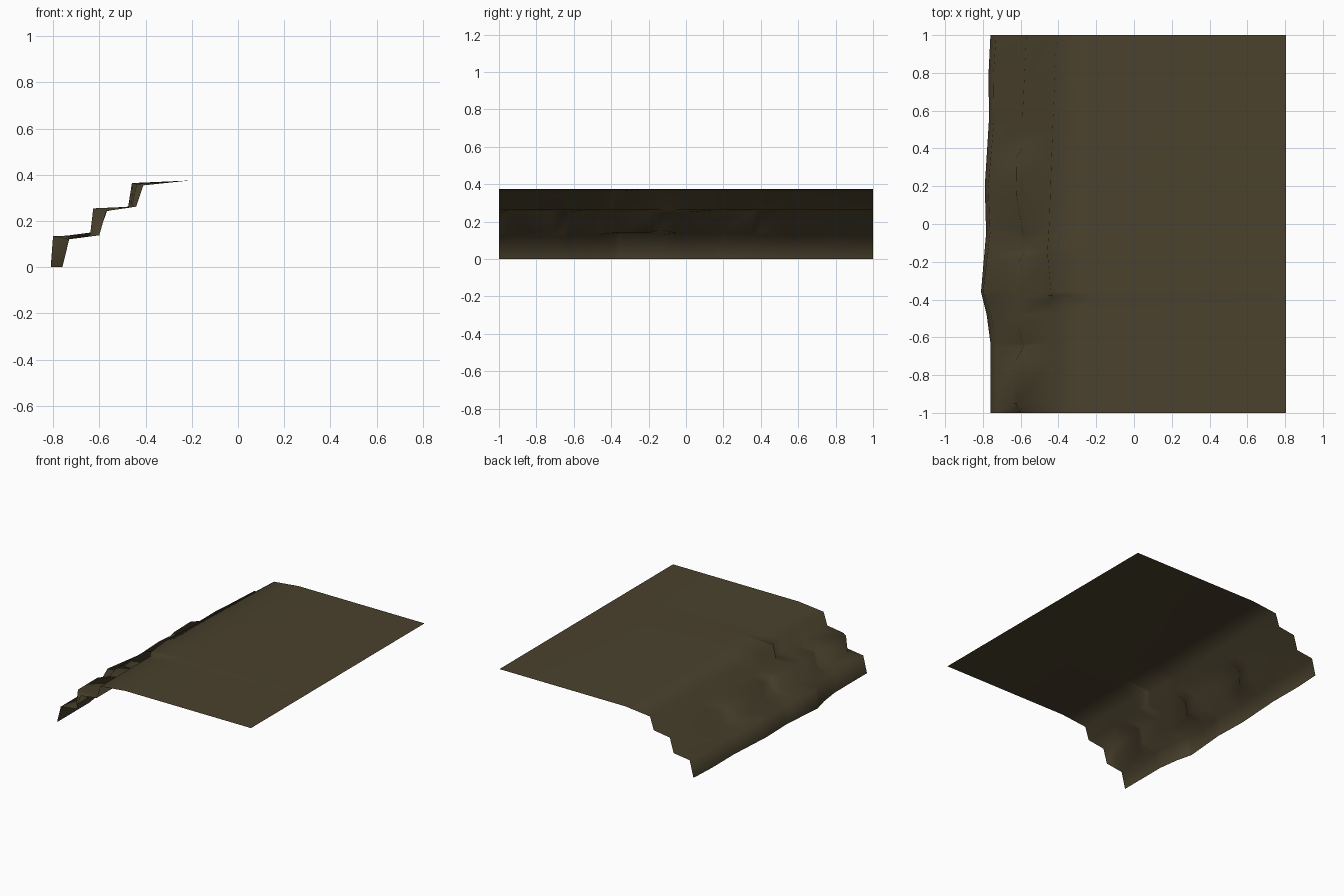
import bpy, bmesh

if "Cube" in bpy.data.objects:
    bpy.data.objects.remove(bpy.data.objects["Cube"])

# Plan outline of each riser foot: (y, x) points read from front to back
LOWER = [(-1, -.76), (-.63, -.76), (-.48, -.78), (-.36, -.81), (-.05, -.783),
         (.2, -.79), (.55, -.768), (.8, -.77), (1, -.76)]
MIDDLE = [(-1, -.60), (-.95, -.64), (-.72, -.64), (-.65, -.61), (-.55, -.63),
          (-.2, -.63), (-.13, -.598), (-.03, -.615), (.15, -.637), (.35, -.64),
          (.4, -.615), (.55, -.615), (1, -.60)]
UPPER = [(-1, -.44), (-.4, -.44), (-.38, -.46), (-.15, -.475), (0, -.468),
         (.5, -.455), (1, -.44)]


def at(line, y):
    for (y0, x0), (y1, x1) in zip(line, line[1:]):
        if y <= y1 + 1e-9:
            return x0 + (x1 - x0) * (y - y0) / (y1 - y0)
    return line[-1][1]


def riser(line, y, back, low, high):
    """Foot and lip of one riser; bulging stretches are steeper and taller."""
    x = at(line, y)
    bulge = (back - x) / .045
    return [(x, low), (x + .03 - .018 * bulge, high + .013 * bulge)]


def section(y):
    mid = at(MIDDLE, y)
    p = riser(LOWER, y, -.76, 0, .121)
    foot = .138 + (.016 if -.16 < y < -.1 else 0)
    p += riser(MIDDLE, y, -.60, foot, .243)
    p += riser(UPPER, y, -.44, .262, .354)
    return p + [(-.21, .375), (.805, .375)]


# Terraced bank and plateau: one open sheet lofted through the sections
ys = sorted({y for line in (LOWER, MIDDLE, UPPER) for y, x in line})
bm = bmesh.new()
rows = [[bm.verts.new((x, y, z)) for x, z in section(y)] for y in ys]
for a, b in zip(rows, rows[1:]):
    for i in range(len(a) - 1):
        bm.faces.new((a[i], a[i + 1], b[i + 1], b[i]))
bm.normal_update()
for f in bm.faces:
    f.smooth = True
me = bpy.data.meshes.new("terraced_bank")
bm.to_mesh(me)
bm.free()
bank = bpy.data.objects.new("terraced_bank", me)
bpy.context.collection.objects.link(bank)

earth = bpy.data.materials.new("dark_olive_earth")
earth.diffuse_color = (.069, .054, .027, 1)
earth.use_nodes = True
earth.node_tree.nodes["Principled BSDF"].inputs["Base Color"].default_value = earth.diffuse_color
me.materials.append(earth)
